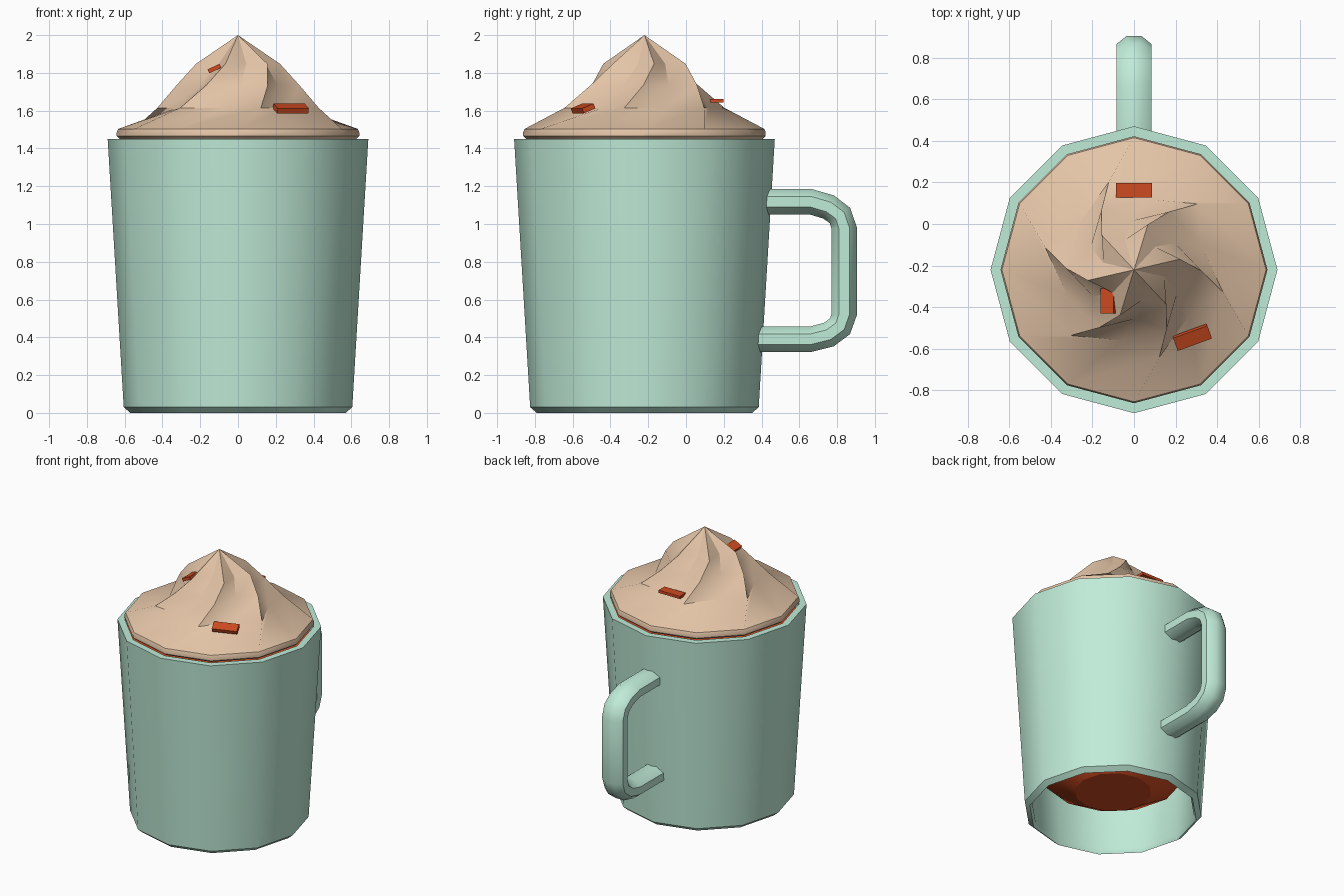
import bpy, bmesh
from math import sin, cos, pi, radians, atan2
from mathutils import Matrix, Euler

if "Cube" in bpy.data.objects:
    bpy.data.objects.remove(bpy.data.objects["Cube"])

CY = -0.22  # mug axis in y


def material(name, rgb):
    m = bpy.data.materials.new(name)
    m.diffuse_color = (*rgb, 1)
    m.use_nodes = True
    m.node_tree.nodes["Principled BSDF"].inputs["Base Color"].default_value = m.diffuse_color
    return m


mint = material("mint", (0.53, 0.84, 0.69))
cream_mat = material("cream", (0.78, 0.56, 0.39))
orange = material("orange", (0.62, 0.07, 0.015))


def finish(name, bm, mat, angle=40, fix=True):
    if fix:
        bmesh.ops.recalc_face_normals(bm, faces=bm.faces)
    me = bpy.data.meshes.new(name)
    bm.to_mesh(me)
    bm.free()
    ob = bpy.data.objects.new(name, me)
    bpy.context.collection.objects.link(ob)
    me.materials.append(mat)
    bpy.ops.object.select_all(action='DESELECT')
    ob.select_set(True)
    bpy.context.view_layer.objects.active = ob
    bpy.ops.object.shade_smooth_by_angle(angle=radians(angle))
    return ob


def bridge(bm, a, b):
    n = len(a)
    for i in range(n):
        bm.faces.new((a[i], a[(i + 1) % n], b[(i + 1) % n], b[i]))


def ring(bm, r, z):
    return [bm.verts.new((r * cos(i * pi / 6), CY + r * sin(i * pi / 6), z)) for i in range(12)]


# Twelve-sided mug wall, open underneath
bm = bmesh.new()
rings = [ring(bm, r, z) for r, z in
         [(0.57, 0), (0.605, 0.03), (0.69, 1.45), (0.64, 1.45), (0.555, 0.03)]]
for a, b in zip(rings, rings[1:] + rings[:1]):
    bridge(bm, a, b)
finish("mug", bm, mint)

# Drink body inside, with tapered underside
bm = bmesh.new()
rings = [ring(bm, r, z) for r, z in [(0.26, 0.16), (0.47, 0.28), (0.57, 0.42), (0.625, 1.4)]]
for a, b in zip(rings, rings[1:]):
    bridge(bm, a, b)
bm.faces.new(rings[0])
bm.faces.new(rings[-1])
finish("drink", bm, orange, 30)

# Whipped cream: rim, then alternating twisted ridges and valleys up to a tip
bm = bmesh.new()
rings = [ring(bm, r, z) for r, z in [(0.625, 1.45), (0.642, 1.465), (0.642, 1.485), (0.635, 1.503)]]
for ridge_r, valley_r, z, twist in [(0.44, 0.345, 1.615, 16), (0.325, 0.235, 1.735, 29),
                                    (0.228, 0.15, 1.848, 43)]:
    level = []
    for i in range(12):
        r = ridge_r if i % 2 else valley_r       # ridges sit on odd corners (30, 90, ...)
        a = radians(30 * i + twist + (0 if i % 2 else 4))
        level.append(bm.verts.new((r * cos(a), CY + r * sin(a), z)))
    rings.append(level)
for a, b in zip(rings, rings[1:]):
    bridge(bm, a, b)
tip = bm.verts.new((0, CY, 2.0))
for i in range(12):
    bm.faces.new((rings[-1][i], rings[-1][(i + 1) % 12], tip))
bm.faces.new(rings[0])
finish("whipped_cream", bm, cream_mat, 30)

# Handle: octagonal section swept along a path in the y-z plane
path = [(0.42, 1.118), (0.66, 1.118), (0.755, 1.09), (0.815, 1.045), (0.837, 0.98),
        (0.837, 0.52), (0.815, 0.458), (0.755, 0.414), (0.66, 0.39), (0.38, 0.39)]
bm = bmesh.new()
rings = []
for k, (y, z) in enumerate(path):
    y0, z0 = path[max(k - 1, 0)]
    y1, z1 = path[min(k + 1, len(path) - 1)]
    t = atan2(z1 - z0, y1 - y0)
    loop = []
    for i in range(8):
        a = (i + 0.5) * pi / 4
        u, v = 0.092 * cos(a), 0.073 * sin(a)
        loop.append(bm.verts.new((u, y - v * sin(t), z + v * cos(t))))
    rings.append(loop)
for a, b in zip(rings, rings[1:]):
    bridge(bm, a, b)
bm.faces.new(rings[0])
bm.faces.new(rings[-1])
finish("handle", bm, mint, 50)

# Chips scattered on the cream: location, tilt, size
chips = [((0.28, -0.545, 1.612), (22, 0, 20), (0.175, 0.07, 0.028)),
         ((0, 0.163, 1.652), (0, 0, 0), (0.175, 0.07, 0.02)),
         ((-0.125, -0.37, 1.823), (0, -25, 0), (0.07, 0.12, 0.022))]
for n, (loc, rot, size) in enumerate(chips, 1):
    bm = bmesh.new()
    bmesh.ops.create_cube(bm, size=1)
    tilt = Euler([radians(a) for a in rot]).to_matrix()
    bmesh.ops.transform(bm, matrix=Matrix.LocRotScale(loc, tilt, size), verts=bm.verts)
    finish(f"chip_{n}", bm, orange, 30)
